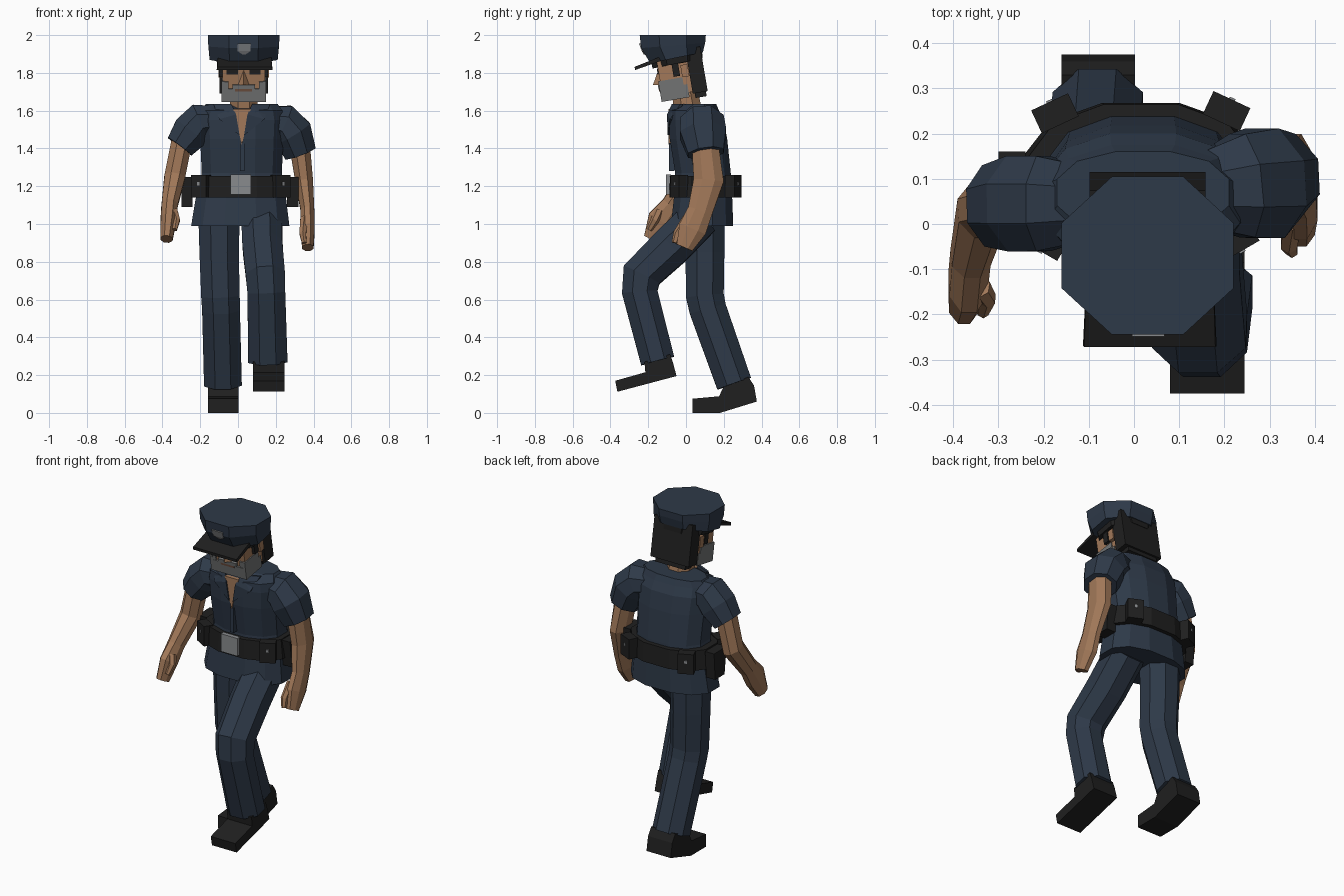
import bpy, bmesh, math
from mathutils import Vector, Matrix


def mat(name, rgb):
    m = bpy.data.materials.new(name)
    m.diffuse_color = (*rgb, 1)
    return m


NAVY = mat("navy cloth", (0.027, 0.041, 0.065))
BLACK = mat("black leather", (0.014, 0.014, 0.014))
SKIN = mat("skin", (0.36, 0.19, 0.10))
GREY = mat("grey beard", (0.17, 0.175, 0.175))
METAL = mat("metal", (0.25, 0.26, 0.27))
LIP = mat("mouth brown", (0.16, 0.08, 0.05))


def finish(name, bm, material):
    bmesh.ops.recalc_face_normals(bm, faces=bm.faces)
    me = bpy.data.meshes.new(name)
    bm.to_mesh(me)
    bm.free()
    me.materials.append(material)
    ob = bpy.data.objects.new(name, me)
    bpy.context.collection.objects.link(ob)
    return ob


def loft(name, rings, material, n=8, p=1.0):
    """Skin rings (centre, rx, ry[, tilt]); without tilt they follow the path."""
    bm = bmesh.new()
    pts = [Vector(r[0]) for r in rings]
    f = lambda a: math.copysign(abs(a) ** p, a)
    prof = [(f(math.cos((i + .5) * 2 * math.pi / n)), f(math.sin((i + .5) * 2 * math.pi / n)))
            for i in range(n)]
    k = max(c for c, s in prof)
    loops = []
    for j, r in enumerate(rings):
        if len(r) > 3:
            t = Vector((0, -math.sin(r[3]), math.cos(r[3])))
        else:
            a = (pts[j] - pts[j - 1]).normalized() if j else Vector()
            b = (pts[j + 1] - pts[j]).normalized() if j + 1 < len(pts) else Vector()
            t = (a + b).normalized()
        v = Vector((0, 1, 0))
        v = (v - t * v.dot(t)).normalized()
        u = v.cross(t)
        loops.append([bm.verts.new(pts[j] + u * r[1] * c / k + v * r[2] * s / k) for c, s in prof])
    for A, B in zip(loops, loops[1:]):
        for i in range(n):
            bm.faces.new((A[i], A[(i + 1) % n], B[(i + 1) % n], B[i]))
    bm.faces.new(loops[0])
    bm.faces.new(loops[-1])
    return finish(name, bm, material)


def hull(name, pts, material, matrix=Matrix()):
    bm = bmesh.new()
    for q in pts:
        bm.verts.new(matrix @ Vector(q))
    bmesh.ops.convex_hull(bm, input=bm.verts)
    bmesh.ops.dissolve_limit(bm, angle_limit=0.01, verts=bm.verts, edges=bm.edges)
    return finish(name, bm, material)


def box(name, lo, hi, material, matrix=Matrix()):
    return hull(name, [(x, y, z) for x in (lo[0], hi[0]) for y in (lo[1], hi[1])
                       for z in (lo[2], hi[2])], material, matrix)


def prism(name, prof, x0, x1, material):
    bm = bmesh.new()
    face = bm.faces.new([bm.verts.new((x0, y, z)) for y, z in prof])
    new = bmesh.ops.extrude_face_region(bm, geom=[face])["geom"]
    bmesh.ops.translate(bm, vec=(x1 - x0, 0, 0),
                        verts=[g for g in new if isinstance(g, bmesh.types.BMVert)])
    return finish(name, bm, material)


# Shirt body and neck
loft("shirt", [((.012, .085, .99), .26, .165, 0), ((.015, .09, 1.13), .24, .155, 0),
               ((.02, .09, 1.27), .212, .147, 0), ((.02, .066, 1.45), .22, .152, 0),
               ((.02, .055, 1.55), .225, .145, 0), ((.02, .045, 1.6), .215, .13, 0),
               ((.02, .07, 1.635), .19, .09, 0)], NAVY, 12, .85)
loft("neck", [((.03, .02, 1.55), .075, .075, 0), ((.03, -.01, 1.72), .07, .07, 0)], SKIN)
hull("open_neck", [(.02, y, 1.42) for y in (-.092, -.07)] +
     [(x, y, 1.61) for x in (-.025, .068) for y in (-.092, -.07)], SKIN)
for s in (-1, 1):
    hull("collar_flap", [(.02 + s * x, y + d, z) for d in (0, .015) for x, y, z in
         ((.03, -.1, 1.58), (.055, -.075, 1.635), (.15, -.03, 1.635), (.12, -.085, 1.555),
          (.012, -.098, 1.47))], NAVY)
box("shirt_placket", (.01, -.09, 1.28), (.034, -.06, 1.43), NAVY)

# Belt with buckle, pouches and holsters
loft("belt", [((.015, .09, 1.14), .262, .178, 0), ((.015, .09, 1.255), .25, .175, 0)], BLACK, 12, .85)
box("buckle", (-.04, -.107, 1.155), (.07, -.08, 1.262), METAL)
for x, y, deg in ((-.195, -.035, -30), (.225, -.035, 30), (-.175, .245, 25), (.205, .25, -25)):
    m = Matrix.Translation((x, y, 1.2)) @ Matrix.Rotation(math.radians(deg), 4, 'Z')
    out = -1 if y < 0 else 1
    box("belt_pouch", (-.045, -.028, -.06), (.045, .028, .06), BLACK, m)
    box("pouch_stud", (-.007, out * .024, .005), (.007, out * .032, .022), METAL, m)
for s, x in ((-1, -.27), (1, .29)):
    hull("holster", [(x + dx, .1 + dy, z) for dx in (-.03, .03) for dy, z in
                     ((-.06, 1.25), (.06, 1.25), (.05, 1.09), (-.04, 1.09))], BLACK)

# Sleeves
loft("left_sleeve", [((.16, .075, 1.54), .08, .085), ((.24, .085, 1.535), .1, .115),
                     ((.29, .09, 1.48), .105, .122), ((.33, .105, 1.375), .085, .095)], NAVY)
loft("right_sleeve", [((-.12, .045, 1.545), .08, .085), ((-.2, .045, 1.545), .095, .105),
                      ((-.248, .045, 1.49), .1, .106), ((-.308, .04, 1.41), .078, .09)], NAVY)

# Arms and hands
loft("left_arm", [((.325, .1, 1.43), .055, .07), ((.35, .12, 1.23), .047, .08),
                  ((.368, .075, 1.07), .036, .066), ((.368, .035, .975), .038, .074),
                  ((.37, -.008, .875), .03, .045)], SKIN)
loft("right_arm", [((-.295, .04, 1.45), .055, .065), ((-.335, .03, 1.25), .055, .065),
                   ((-.362, -.075, 1.1), .043, .055), ((-.368, -.135, 1.02), .042, .07),
                   ((-.378, -.18, .92), .032, .045)], SKIN)
loft("left_thumb", [((.35, .01, 1.03), .02, .025), ((.343, -.045, .95), .018, .02),
                    ((.35, -.06, .9), .012, .014)], SKIN, 6)
loft("right_thumb", [((-.34, -.14, 1.07), .02, .022), ((-.325, -.165, 1.02), .018, .02),
                     ((-.335, -.195, .97), .012, .014)], SKIN, 6)

# Trouser legs
loft("left_trouser_leg", [((.125, .08, 1.04), .108, .105), ((.13, -.08, .88), .106, .108),
                          ((.145, -.235, .73), .104, .105), ((.15, -.245, .64), .1, .094),
                          ((.158, -.15, .275), .104, .09)], NAVY)
loft("right_trouser_leg", [((-.1, .1, 1.05), .11, .105), ((-.1, .1, .85), .104, .103),
                           ((-.093, .1, .62), .102, .1), ((-.09, .115, .55), .1, .098),
                           ((-.08, .255, .155), .1, .094)], NAVY)

# Shoes
prism("left_shoe", [(-.375, .17), (-.363, .112), (-.05, .195), (-.07, .27), (-.085, .31),
                    (-.22, .27), (-.215, .215)], .08, .245, BLACK)
prism("right_shoe", [(.035, .075), (.035, 0), (.18, 0), (.375, .06), (.36, .145), (.33, .19),
                     (.2, .14), (.175, .088)], -.16, .002, BLACK)

# Head, built upright and tilted forward
P = Vector((.03, -.03, 1.78))
T = Matrix.Translation(P) @ Matrix.Rotation(.17, 4, 'X') @ Matrix.Translation(-P)


def head(name, hw, y0, y1, z0, z1, material, cx=.03):
    box(name, (cx - hw, y0, z0), (cx + hw, y1, z1), material, T)


head("head", .112, -.14, .06, 1.69, 1.9, SKIN)
head("beard", .118, -.15, .0, 1.665, 1.735, GREY)
head("moustache", .06, -.155, -.1, 1.735, 1.757, GREY)
head("mouth", .045, -.154, -.14, 1.722, 1.736, LIP)
head("back_hair", .128, .02, .1, 1.68, 1.92, BLACK)
head("nape_hair", .1, .03, .09, 1.655, 1.69, BLACK)
hull("nose", [(.03, -.139, 1.835), (.0, -.139, 1.755), (.06, -.139, 1.755),
              (.03, -.18, 1.762)], SKIN, T)
for s in (-1, 1):
    side = .03 + s * .118
    head("beard_side", .008, -.15, -.02, 1.73, 1.775, GREY, .03 + s * .11)
    head("beard_cheek", .018, -.148, -.1, 1.73, 1.772, GREY, .03 + s * .098)
    head("side_hair", .012, -.09, .03, 1.85, 1.91, BLACK, side)
    head("sideburn", .012, -.065, -.03, 1.785, 1.855, BLACK, side)
    head("ear", .015, -.02, .018, 1.775, 1.84, SKIN, side)
    head("eye", .03, -.146, -.138, 1.812, 1.842, BLACK, .03 + s * .06)

# Peaked cap
loft("cap_crown", [((.03, -.05, 1.88), .18, .142, .2), ((.03, -.068, 1.945), .187, .17, .08),
                   ((.03, -.07, 2.0), .19, .175, 0)], NAVY)
loft("cap_band", [((.03, -.045, 1.85), .14, .135, .2), ((.03, -.05, 1.89), .145, .138, .2)], BLACK)
hull("cap_visor", [(.035 + s * w, y, z) for s in (-1, 1) for w, y, z in
                   ((.148, -.27, 1.815), (.145, -.272, 1.832), (.14, -.1, 1.875),
                    (.14, -.1, 1.9))], BLACK)
hull("cap_badge", [(.032 + s * w, y + d, z) for s in (-1, 1) for d in (-.006, .004) for w, y, z in
                   ((.036, -.243, 1.955), (.034, -.228, 1.915), (.008, -.217, 1.897))], METAL)
